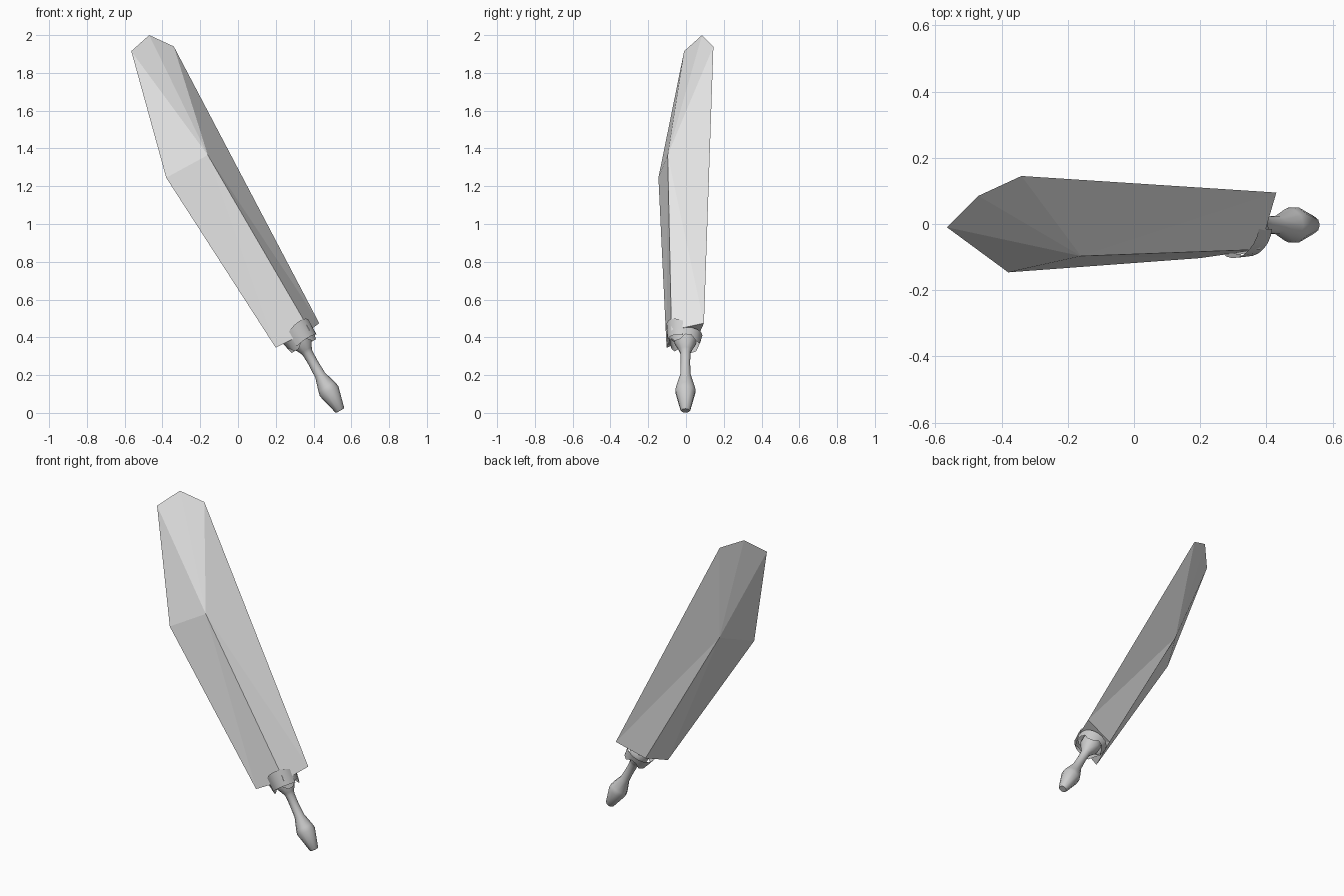
import bpy, math
from mathutils import Vector

if "Cube" in bpy.data.objects:
    bpy.data.objects.remove(bpy.data.objects["Cube"])

def material(name, v):
    m = bpy.data.materials.new(name)
    m.diffuse_color = (v, v, v, 1)
    m.use_nodes = True
    m.node_tree.nodes["Principled BSDF"].inputs["Base Color"].default_value = m.diffuse_color
    return m

light = material("light grey", 0.80)
steel = material("steel grey", 0.60)

def make(name, verts, faces, mat, smooth=None):
    me = bpy.data.meshes.new(name)
    me.from_pydata(verts, [], faces)
    me.materials.append(mat)
    ob = bpy.data.objects.new(name, me)
    bpy.context.collection.objects.link(ob)
    if smooth:
        bpy.ops.object.select_all(action='DESELECT')
        ob.select_set(True)
        bpy.context.view_layer.objects.active = ob
        bpy.ops.object.shade_smooth_by_angle(angle=math.radians(smooth))
    return ob

# Solid diamond-section blade: tip edge, front ridge, back ridge, two side edges
A, B, C = (-.565, -.01, 1.915), (-.47, .085, 2.0), (-.34, .145, 1.94)
D, E = (-.16, -.097, 1.365), (-.38, -.146, 1.245)
F, G, H = (.20, -.103, .345), (.43, .095, .475), (.38, -.077, .437)
P, Q = (-.273, .053, 1.312), (.24, .066, .41)
make("blade", [A, B, C, D, E, F, G, H, P, Q],
     [(0, 4, 3), (1, 0, 3), (2, 1, 3), (4, 5, 3), (5, 7, 3), (3, 6, 2), (3, 7, 6),
      (0, 8, 4), (1, 8, 0), (2, 8, 1), (2, 6, 8), (6, 9, 8), (8, 9, 5), (8, 5, 4),
      (5, 9, 7), (9, 6, 7)], light)

# Tilted handle axis: lat = sideways, up = along the handle
origin = Vector((.305, -.003, .43))
lat, up, dep = Vector((.87, 0, .49)), Vector((-.49, 0, .87)), Vector((0, 1, 0))

def place(r, ang, u):
    return origin + lat * (r * math.cos(ang)) + dep * (r * math.sin(ang)) + up * u

def lathe(name, profile, n, mat, smooth):
    verts = [place(r, 2 * math.pi * i / n, u) for r, u in profile for i in range(n)]
    faces = [(k * n + i, k * n + (i + 1) % n, (k + 1) * n + (i + 1) % n, (k + 1) * n + i)
             for k in range(len(profile) - 1) for i in range(n)]
    faces += [tuple(reversed(range(n))), tuple(range(len(verts) - n, len(verts)))]
    return make(name, verts, faces, mat, smooth)

# Handle with pointed pommel, slim shaft and socket
lathe("handle", [(.022, -.481), (.027, -.475), (.056, -.362), (.050, -.335), (.029, -.265),
                 (.026, -.19), (.028, -.13), (.035, -.112), (.060, -.065), (.062, -.035),
                 (.055, -.015)], 10, steel, 50)

# Clasp: low scalloped ring with a taller strap gripping the front ridge
n = 16
low = [place(.080, 2 * math.pi * i / n, -.088 if i % 4 in (2, 3) else -.06) for i in range(n)]
mid = [place(.090, 2 * math.pi * i / n, -.022) for i in range(n)]
make("clasp_ring", low + mid,
     [(i, (i + 1) % n, n + (i + 1) % n, n + i) for i in range(n)], steel, 40)

strap = []
for i in range(9):
    a = math.radians(-112 + 13 * i)
    bump = math.sin(math.pi * i / 8)
    strap += [place(.09 + .008 * bump, a, -.07 + .01 * bump),
              place(.092 + .012 * bump, a, .015 + .025 * bump)]
make("clasp_strap", strap,
     [(2 * i, 2 * i + 2, 2 * i + 3, 2 * i + 1) for i in range(8)], steel, 40)
